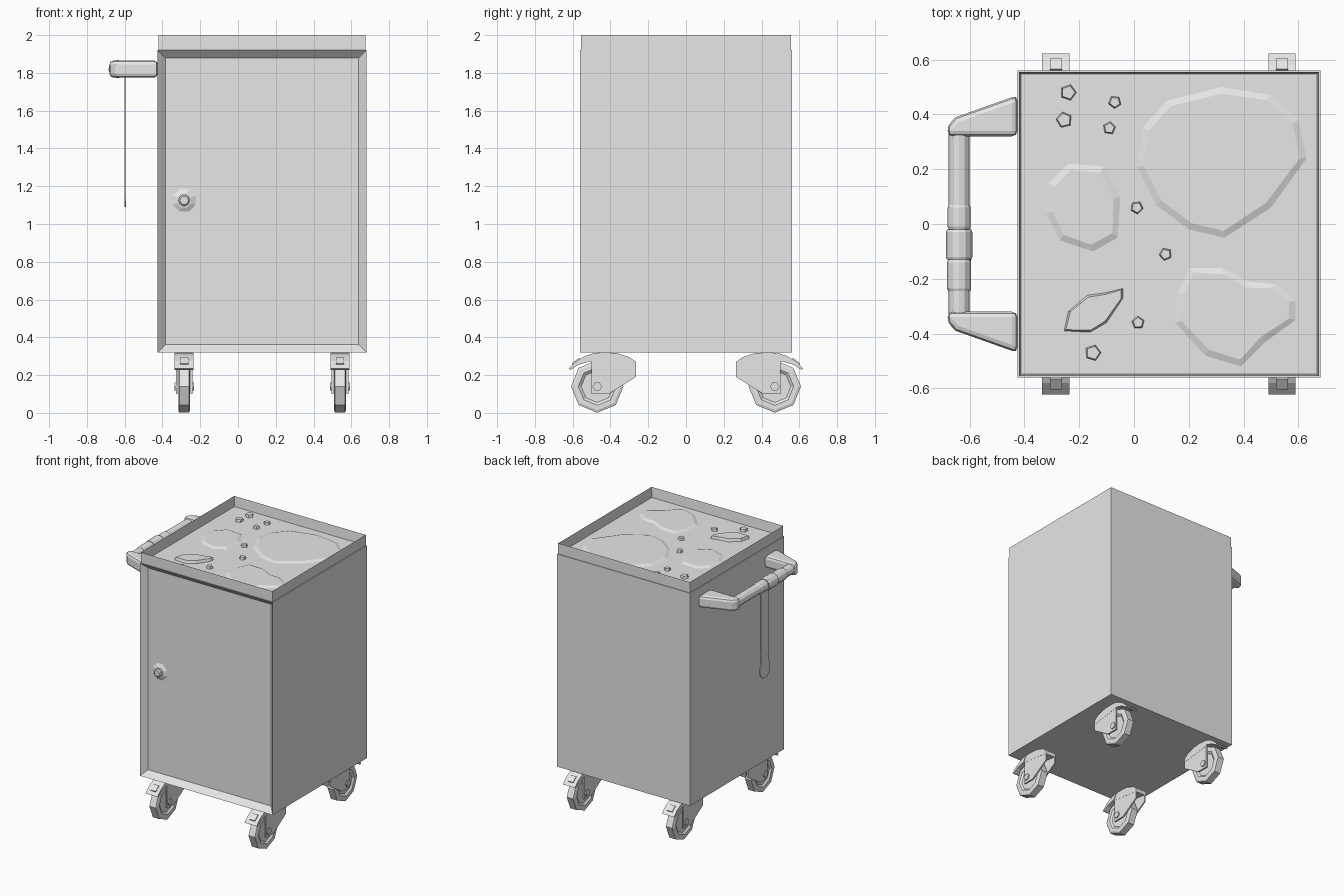
import bpy, bmesh
from math import cos, sin, pi, radians
from mathutils import Vector

if "Cube" in bpy.data.objects:
    bpy.data.objects.remove(bpy.data.objects["Cube"])

grey = bpy.data.materials.new("plain_grey")
grey.use_nodes = True
grey.diffuse_color = (0.8, 0.8, 0.8, 1)
grey.node_tree.nodes["Principled BSDF"].inputs["Base Color"].default_value = grey.diffuse_color


def finish(name, bm):
    bmesh.ops.recalc_face_normals(bm, faces=bm.faces)
    mesh = bpy.data.meshes.new(name)
    bm.to_mesh(mesh)
    bm.free()
    mesh.materials.append(grey)
    obj = bpy.data.objects.new(name, mesh)
    bpy.context.collection.objects.link(obj)
    return obj


def bevel(obj, width, segments=1):
    mod = obj.modifiers.new("bevel", "BEVEL")
    mod.width, mod.segments = width, segments
    mod.limit_method, mod.angle_limit = "ANGLE", radians(40)


def box_mesh(low, high):
    bm = bmesh.new()
    bmesh.ops.create_cube(bm, size=1)
    low, high = Vector(low), Vector(high)
    for v in bm.verts:
        v.co = (low + high) / 2 + v.co * (high - low)
    return bm


def prism(name, outline, axis, start, end, inset=0.0):
    """Extrude a 2D outline along an axis; the far cap can be shrunk by an inset."""
    def place(a, b, c):
        return (c, a, b) if axis == "x" else (a, c, b) if axis == "y" else (a, b, c)
    cx = sum(p[0] for p in outline) / len(outline)
    cy = sum(p[1] for p in outline) / len(outline)
    bm = bmesh.new()
    near = [bm.verts.new(place(a, b, start)) for a, b in outline]
    far = []
    for a, b in outline:
        d = Vector((cx - a, cy - b))
        d = d.normalized() * inset
        far.append(bm.verts.new(place(a + d.x, b + d.y, end)))
    bm.faces.new(near)
    bm.faces.new(far)
    n = len(outline)
    for i in range(n):
        j = (i + 1) % n
        bm.faces.new((near[i], near[j], far[j], far[i]))
    return finish(name, bm)


def ring(cx, cy, radius, sides, turn=0.0):
    return [(cx + radius * cos(turn + 2 * pi * i / sides),
             cy + radius * sin(turn + 2 * pi * i / sides)) for i in range(sides)]


def lathe(name, profile, axis, centre, sides, turn=0.0):
    """Stack rings of (position, radius) along an axis and cap both ends."""
    bm = bmesh.new()
    loops = []
    for pos, radius in profile:
        loop = []
        for a, b in ring(0, 0, radius, sides, turn):
            co = (pos, a, b) if axis == "x" else (a, pos, b)
            loop.append(bm.verts.new(Vector(co) + Vector(centre)))
        loops.append(loop)
    for low, high in zip(loops, loops[1:]):
        for i in range(sides):
            j = (i + 1) % sides
            bm.faces.new((low[i], low[j], high[j], high[i]))
    bm.faces.new(loops[0])
    bm.faces.new(loops[-1])
    return finish(name, bm)


# Cabinet with a recessed door panel in the front
LEFT, RIGHT, DEEP, BASE, SHOULDER = -0.425, 0.68, 0.56, 0.32, 1.92
bm = box_mesh((LEFT, -DEEP, BASE), (RIGHT, DEEP, SHOULDER))
front = min(bm.faces, key=lambda f: f.calc_center_median().y)
bmesh.ops.inset_individual(bm, faces=[front], thickness=0.058)
bmesh.ops.translate(bm, verts=front.verts, vec=(0, 0.04, 0))
finish("cabinet", bm)
door_y = -DEEP + 0.04

# Open tray on top, slightly narrower than the cabinet
edge = 0.005
bm = box_mesh((LEFT + edge, -DEEP + edge, SHOULDER), (RIGHT - edge, DEEP - edge, 2))
top = max(bm.faces, key=lambda f: f.calc_center_median().z)
bmesh.ops.inset_individual(bm, faces=[top], thickness=0.01)
FLOOR = 1.925
for v in top.verts:
    v.co.z = FLOOR
finish("tray", bm)

# Door lock: shallow flared plate with a round knob
lathe("lock_plate", [(0.005, 0.075), (-0.012, 0.04)], "y", (-0.285, door_y, 1.125), 8, pi / 8)
lathe("lock_knob", [(0, 0.03), (-0.03, 0.03), (-0.037, 0.022)], "y",
      (-0.285, door_y, 1.125), 10)

# Large shallow spills on the tray
spills = {
    "rear_spill": [(.33, -.05), (.2, -.02), (.08, .07), (.01, .21), (.03, .35), (.12, .45),
                   (.32, .5), (.5, .47), (.6, .38), (.63, .24), (.5, .06)],
    "side_spill": [(-.15, -.1), (-.27, -.06), (-.32, .04), (-.31, .15), (-.24, .22),
                   (-.11, .21), (-.05, .1), (-.06, -.05)],
    "front_spill": [(.16, -.25), (.2, -.16), (.32, -.16), (.42, -.21), (.52, -.22), (.59, -.28),
                    (.59, -.35), (.48, -.43), (.39, -.52), (.26, -.48), (.15, -.36)],
}
for name, outline in spills.items():
    prism(name, outline, "z", FLOOR, FLOOR + 0.009, 0.025)

# Flat stone and scattered chips on the tray
stone = [(-.255, -.39), (-.24, -.32), (-.17, -.26), (-.1, -.25), (-.04, -.235),
         (-.04, -.27), (-.1, -.36), (-.16, -.395)]
prism("stone", stone, "z", FLOOR, FLOOR + 0.02, 0.008)
chips = [(-.24, .48), (-.07, .445), (-.255, .38), (-.09, .35), (.01, .06),
         (.115, -.11), (.015, -.36), (-.15, -.47)]
for i, (x, y) in enumerate(chips):
    size = 0.03 if x < -0.1 else 0.024
    prism("chip", ring(x, y, size, 5, i * 0.9), "z", FLOOR, FLOOR + 0.018, 0.005)

# Push handle: two tapered arms, a bar and a wrapped grip
BAR_X, BAR_Z = -0.638, 1.82
for side in (1, -1):
    arm = [(LEFT, .47), (-.65, .39), (-.68, .36), (-.68, .32), (LEFT, .32)]
    obj = prism("handle_arm", [(x, y * side) for x, y in arm], "z", BAR_Z - 0.045, BAR_Z + 0.045)
    bevel(obj, 0.02, 2)
lathe("handle_bar", [(-0.33, 0.038), (0.33, 0.038)], "y", (BAR_X, 0, BAR_Z), 12)
for low, high, radius in ((-0.245, -0.13, 0.044), (-0.13, -0.02, 0.048), (-0.02, 0.07, 0.042)):
    lathe("grip_wrap", [(low, radius - 0.004), (low + 0.01, radius), (high - 0.01, radius),
                        (high, radius - 0.004)], "y", (BAR_X, 0, BAR_Z), 12)

# Hanging strap with a rounded, wider tip
strap = [(-.03, 1.81), (-.035, 1.21), (-.02, 1.16), (-.025, 1.12), (-.055, 1.09),
         (-.105, 1.09), (-.135, 1.12), (-.14, 1.16), (-.125, 1.21), (-.13, 1.81)]
prism("strap", strap, "x", -0.602, -0.594)

# Casters: octagonal wheel, fork plates, hood and brake pedal
hood = [(.265, .27), (.3, .295), (.36, .315), (.44, .322), (.5, .312), (.57, .28),
        (.5, .27), (.265, .24)]
plate = [(.265, .27), (.36, .31), (.5, .3), (.5, .1), (.41, .1), (.265, .19)]
pedal = [(.48, .318), (.53, .303), (.58, .275), (.622, .235), (.61, .228), (.57, .255),
         (.5, .275)]
for x in (-0.285, 0.54):
    for end in (1, -1):
        def flip(points):
            return [(y * end, z) for y, z in points]
        prism("caster_hood", flip(hood), "x", x - 0.045, x + 0.045)
        prism("brake_pedal", flip(pedal), "x", x - 0.05, x + 0.05)
        for s in (1, -1):
            prism("fork_plate", flip(plate), "x", x + s * 0.034, x + s * 0.044)
            prism("axle_cap", ring(.47 * end, .14, .025, 6), "x", x + s * 0.04, x + s * 0.052)
        lathe("wheel", [(-0.02, 0.085), (-0.031, 0.1), (-0.031, 0.125), (-0.026, 0.139),
                        (0.026, 0.139), (0.031, 0.125), (0.031, 0.1), (0.02, 0.085)], "x",
              (x, .47 * end, .14), 8)
        # Raised tread on the pedal
        tread = [(.56, .285), (.6, .255), (.604, .262), (.565, .292)]
        prism("pedal_tread", flip(tread), "x", x - 0.022, x + 0.022)
